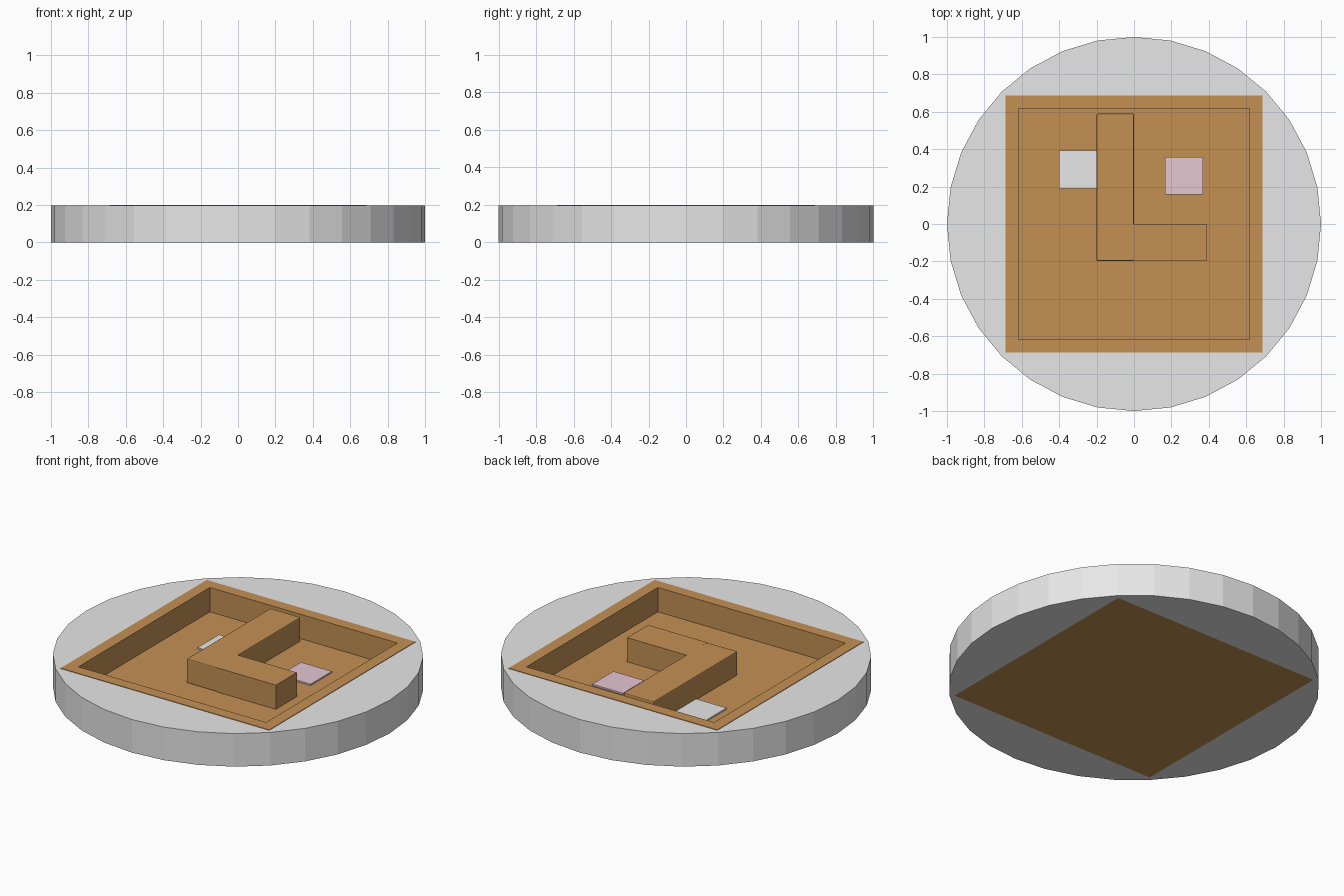
import bpy, bmesh
from mathutils import Vector

if "Cube" in bpy.data.objects:
    bpy.data.objects.remove(bpy.data.objects["Cube"])


def material(name, rgb):
    m = bpy.data.materials.new(name)
    m.diffuse_color = (*rgb, 1)
    m.use_nodes = True
    m.node_tree.nodes["Principled BSDF"].inputs["Base Color"].default_value = m.diffuse_color
    return m


GREY = material("light_grey", (0.8, 0.8, 0.8))
WOOD = material("warm_wood", (0.55, 0.28, 0.088))
PINK = material("pale_pink", (0.79, 0.57, 0.65))


def add_object(name, bm, mat):
    bmesh.ops.recalc_face_normals(bm, faces=bm.faces)
    me = bpy.data.meshes.new(name)
    bm.to_mesh(me)
    bm.free()
    me.materials.append(mat)
    ob = bpy.data.objects.new(name, me)
    bpy.context.collection.objects.link(ob)
    return ob


def box_bm(lo, hi):
    lo, hi = Vector(lo), Vector(hi)
    bm = bmesh.new()
    bmesh.ops.create_cube(bm, size=1)
    bmesh.ops.scale(bm, vec=hi - lo, verts=bm.verts)
    bmesh.ops.translate(bm, vec=(lo + hi) / 2, verts=bm.verts)
    return bm


OUT, RIM, TOP, FLOOR = 0.688, 0.098, 0.2, 0.055

# Round base with a square opening for the tray
bm = bmesh.new()
bmesh.ops.create_cone(bm, cap_ends=True, segments=32, radius1=1, radius2=1, depth=0.197)
bmesh.ops.translate(bm, vec=(0, 0, 0.0985), verts=bm.verts)
base = add_object("round_base", bm, GREY)
cutter = add_object("opening_cutter", box_bm((-OUT, -OUT, -1), (OUT, OUT, 1)), GREY)
cutter.hide_render = True
cut = base.modifiers.new("opening", 'BOOLEAN')
cut.operation = 'DIFFERENCE'
cut.solver = 'EXACT'
cut.object = cutter
bpy.context.view_layer.objects.active = base
bpy.ops.object.modifier_apply(modifier=cut.name)
bpy.data.objects.remove(cutter)

# Square tray: inset the top face and sink it to the floor
bm = box_bm((-OUT, -OUT, 0), (OUT, OUT, TOP))
top = max(bm.faces, key=lambda f: f.calc_center_median().z)
bmesh.ops.inset_region(bm, faces=[top], thickness=RIM)
inner = bmesh.ops.extrude_face_region(bm, geom=[top])
bmesh.ops.translate(bm, vec=(0, 0, FLOOR - TOP),
                    verts=[v for v in inner["geom"] if isinstance(v, bmesh.types.BMVert)])
if top.is_valid:
    bmesh.ops.delete(bm, geom=[top], context='FACES_ONLY')
add_object("square_tray", bm, WOOD)

# Inner walls
bm = box_bm((-0.2, -0.198, FLOOR), (0, 0.59, TOP))
bmesh.ops.bevel(bm, geom=bm.edges[:], offset=0.006, segments=2, affect='EDGES', profile=0.5)
add_object("long_wall", bm, WOOD)
add_object("short_wall", box_bm((-0.003, -0.198, FLOOR), (0.388, 0, TOP - 0.001)), WOOD)

# Floor plates
add_object("grey_plate", box_bm((-0.4, 0.19, FLOOR), (-0.2, 0.393, 0.064)), GREY)
add_object("pink_plate", box_bm((0.165, 0.158, FLOOR), (0.368, 0.358, 0.064)), PINK)
